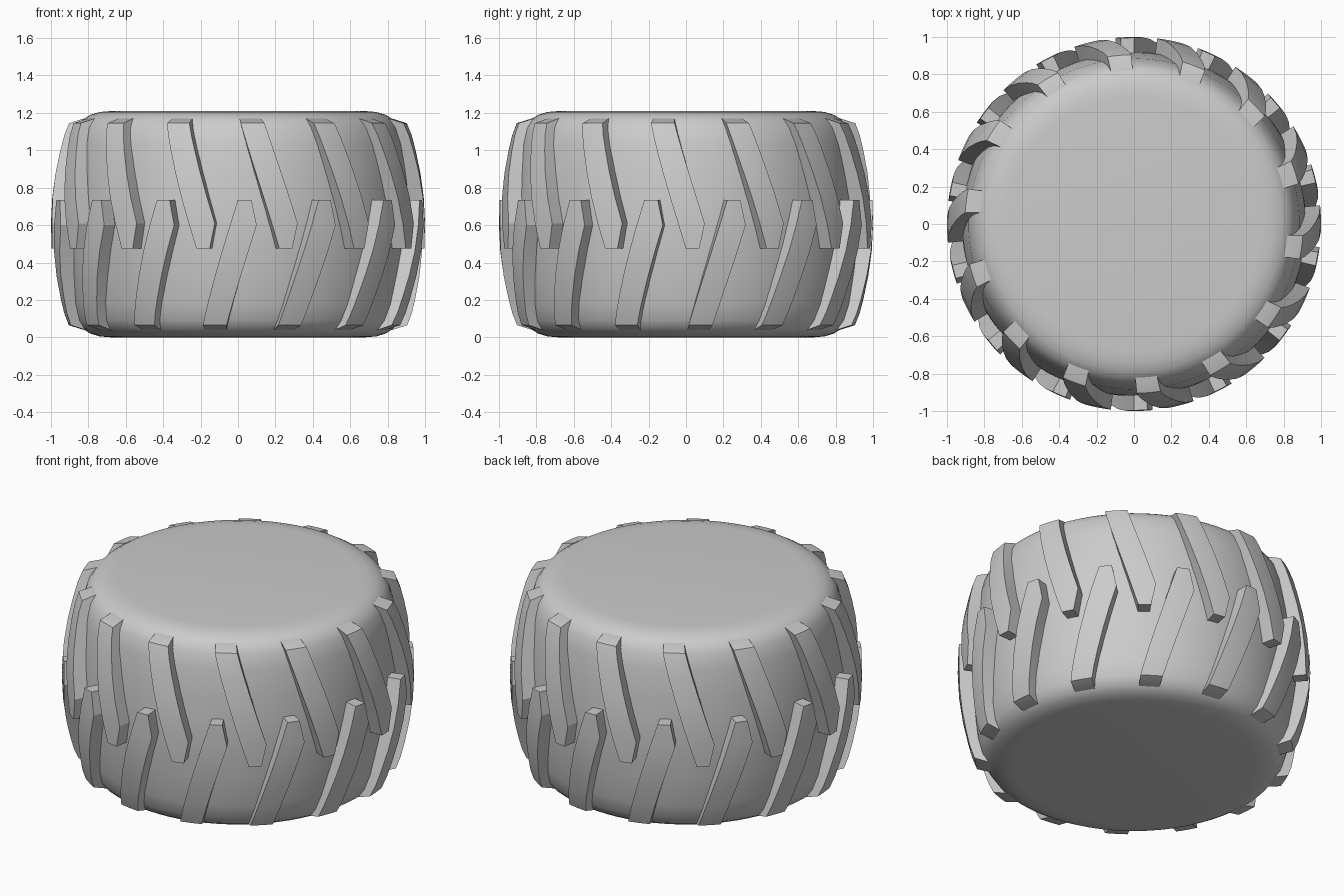
import bpy, bmesh
from math import sin, cos, pi, radians

if "Cube" in bpy.data.objects:
    bpy.data.objects.remove(bpy.data.objects["Cube"])

H = 1.21          # tyre width (along z)
LUGS = 14         # lugs per row
PITCH = 360 / LUGS


def polar(r, deg, z):
    a = radians(deg)
    return (r * sin(a), -r * cos(a), z)


def lerp_table(table, z):
    for (z0, v0), (z1, v1) in zip(table, table[1:]):
        if z <= z1:
            return v0 + (v1 - v0) * (z - z0) / (z1 - z0)
    return table[-1][1]


def finish(bm, name):
    bmesh.ops.recalc_face_normals(bm, faces=bm.faces)
    mesh = bpy.data.meshes.new(name)
    bm.to_mesh(mesh)
    bm.free()
    ob = bpy.data.objects.new(name, mesh)
    bpy.context.collection.objects.link(ob)
    bpy.ops.object.select_all(action='DESELECT')
    ob.select_set(True)
    bpy.context.view_layer.objects.active = ob
    bpy.ops.object.shade_smooth_by_angle(angle=radians(25))
    return ob


# Barrel-shaped tyre body with flat closed ends
def make_body(segs=70):
    half = [(0.68, 1.21), (0.74, 1.205), (0.79, 1.19), (0.83, 1.165), (0.86, 1.12),
            (0.885, 1.03), (0.905, 0.86), (0.917, 0.72)]
    profile = half + [(0.92, H / 2)] + [(r, H - z) for r, z in reversed(half)]
    bm = bmesh.new()
    rings = [[bm.verts.new(polar(r, 360 * i / segs, z)) for i in range(segs)]
             for r, z in profile]
    for a, b in zip(rings, rings[1:]):
        for i in range(segs):
            j = (i + 1) % segs
            bm.faces.new((a[i], a[j], b[j], b[i]))
    bm.faces.new(rings[0])
    bm.faces.new(rings[-1])
    return finish(bm, "tyre_body")


# Slanted tread lug: edge angles and outer radius as functions of height
LEFT = [(0.475, 12.8), (1.145, 0.9), (1.17, 0.5)]
RIGHT = [(0.475, 17.0), (0.61, 18.6), (1.145, 9.0), (1.17, 8.6)]
RADIUS = [(0.475, 0.996), (0.61, 1.0), (0.75, 0.993), (0.88, 0.975), (1.0, 0.95),
          (1.08, 0.93), (1.145, 0.905), (1.17, 0.825)]
ROWS = [0.475, 0.61, 0.75, 0.88, 1.0, 1.08, 1.145, 1.17]
COLS = 4


def add_lug(bm, turn, flip):
    outer, inner = [], []
    for z in ROWS:
        a, b, r = (lerp_table(t, z) for t in (LEFT, RIGHT, RADIUS))
        zz = H - z if flip else z
        angles = [turn + a + (b - a) * i / COLS for i in range(COLS + 1)]
        outer.append([bm.verts.new(polar(r, d, zz)) for d in angles])
        inner.append([bm.verts.new(polar(r - 0.11, d, zz)) for d in angles])
    n = len(ROWS)
    for g in (outer, inner):
        for j in range(n - 1):
            for i in range(COLS):
                bm.faces.new((g[j][i], g[j][i + 1], g[j + 1][i + 1], g[j + 1][i]))
    for i in (0, COLS):
        for j in range(n - 1):
            bm.faces.new((outer[j][i], outer[j + 1][i], inner[j + 1][i], inner[j][i]))
    for j in (0, n - 1):
        for i in range(COLS):
            bm.faces.new((outer[j][i], outer[j][i + 1], inner[j][i + 1], inner[j][i]))


def make_row(name, offset, flip):
    bm = bmesh.new()
    for k in range(LUGS):
        add_lug(bm, offset + k * PITCH, flip)
    return finish(bm, name)


make_body()
make_row("upper_lugs", 0, False)
make_row("lower_lugs", -PITCH / 2, True)
